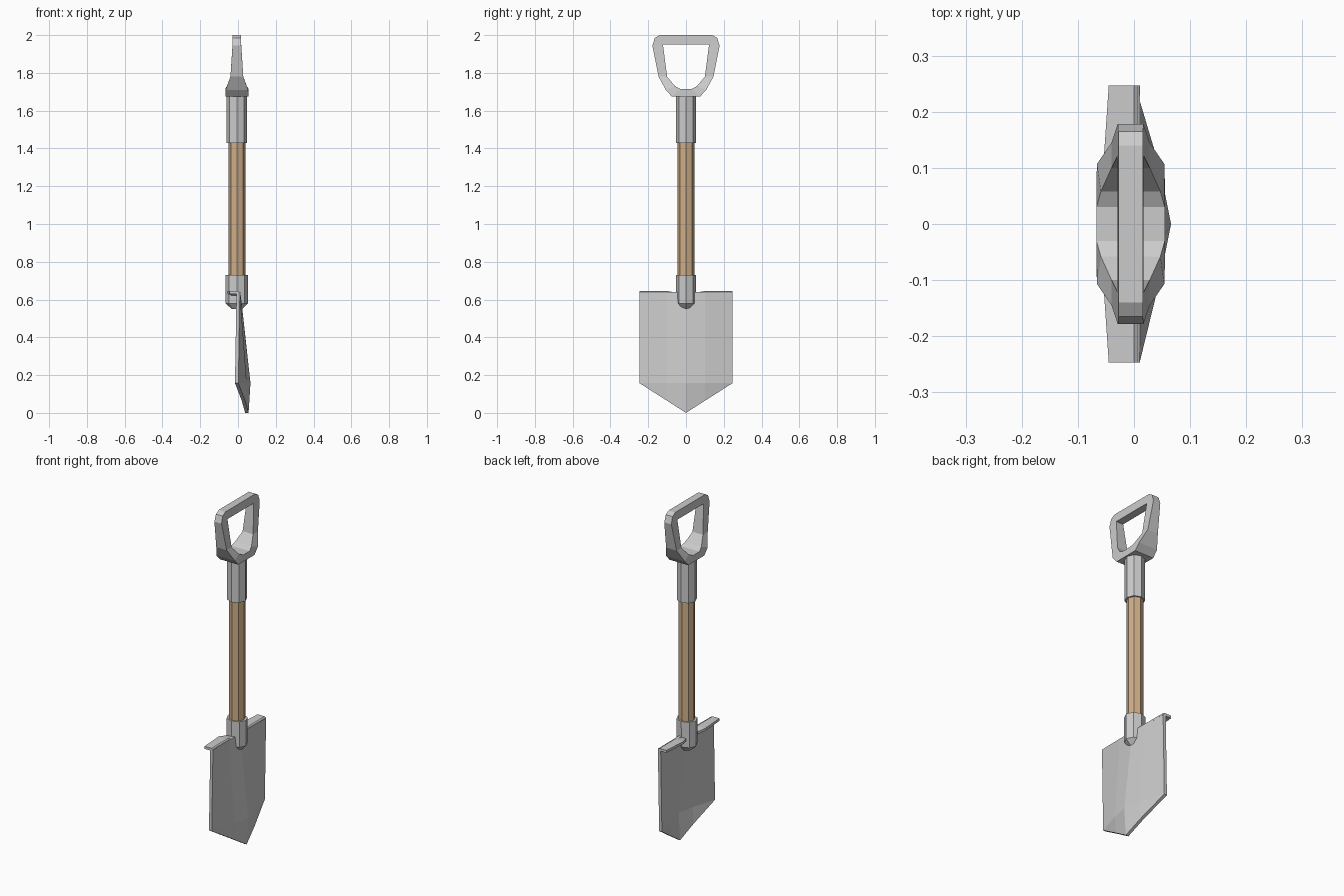
import bpy, bmesh
from math import cos, sin, pi

if "Cube" in bpy.data.objects:
    bpy.data.objects.remove(bpy.data.objects["Cube"])

CX = -0.006  # shaft axis


def make(name, verts, faces, mat=None):
    me = bpy.data.meshes.new(name)
    me.from_pydata(verts, [], faces)
    bm = bmesh.new()
    bm.from_mesh(me)
    bmesh.ops.recalc_face_normals(bm, faces=bm.faces)
    bm.to_mesh(me)
    bm.free()
    ob = bpy.data.objects.new(name, me)
    bpy.context.collection.objects.link(ob)
    if mat:
        me.materials.append(mat)
    return ob


def octagon_tube(name, rings, mat=None):
    """Capped eight-sided solid; each ring is (z, x radius, y radius)."""
    verts = [(CX + rx * cos(i * pi / 4), ry * sin(i * pi / 4), z)
             for z, rx, ry in rings for i in range(8)]
    faces = [(8 * r + i, 8 * r + (i + 1) % 8, 8 * r + 8 + (i + 1) % 8, 8 * r + 8 + i)
             for r in range(len(rings) - 1) for i in range(8)]
    faces += [tuple(range(8)), tuple(range(len(verts) - 8, len(verts)))]
    return make(name, verts, faces, mat)


wood = bpy.data.materials.new("wood")
wood.diffuse_color = (0.62, 0.42, 0.25, 1)
wood.use_nodes = True
wood.node_tree.nodes["Principled BSDF"].inputs["Base Color"].default_value = wood.diffuse_color

# Shaft and metal sleeves
octagon_tube("shaft", [(0.70, 0.045, 0.045), (1.46, 0.045, 0.045)], wood)
octagon_tube("grip_sleeve", [(1.43, 0.054, 0.054), (1.69, 0.054, 0.054)])
octagon_tube("blade_socket", [(0.55, 0.028, 0.025), (0.58, 0.059, 0.052),
                              (0.73, 0.059, 0.053)])

# D grip: matching outer and inner (y, z, half depth) points of one side
outer = [(0.075, 1.675, 0.061), (0.107, 1.71, 0.060), (0.145, 1.78, 0.034),
         (0.178, 1.945, 0.023), (0.165, 1.985, 0.022), (0.14, 2.0, 0.022)]
inner = [(0.03, 1.715, 0.061), (0.058, 1.73, 0.053), (0.10, 1.78, 0.034),
         (0.122, 1.95, 0.023), (0.121, 1.951, 0.023), (0.12, 1.951, 0.023)]
half = list(zip(outer, inner))
flip = lambda p: (-p[0], p[1], p[2])
loop = half + [(flip(o), flip(i)) for o, i in reversed(half)]
verts, faces = [], []
for o, i in loop:
    verts += [(CX + s * p[2], p[0], p[1]) for p, s in ((o, 1), (o, -1), (i, -1), (i, 1))]
n = len(loop)
for k in range(n):
    a, b = 4 * k, 4 * ((k + 1) % n)
    faces += [(a + j, a + (j + 1) % 4, b + (j + 1) % 4, b + j) for j in range(4)]
make("d_grip", verts, faces)

# Blade: dished sheet, pointed at the bottom, given thickness towards -x
ys = [-0.247, -0.1, 0, 0.1, 0.247]
rows = [[(x, y, 0.64) for x, y in zip((0.01, 0.012, 0.013, 0.012, 0.01), ys)],
        [(x, y, 0.158) for x, y in zip((0.002, 0.046, 0.066, 0.046, 0.002), ys)]]
tip = [(0.038, -0.1, 0.064), (0.056, 0, 0), (0.038, 0.1, 0.064)]
back = rows[0] + rows[1] + tip
quads = [(i, i + 1, i + 6, i + 5) for i in range(4)]
quads += [(5, 6, 10), (6, 7, 11, 10), (7, 8, 12, 11), (8, 9, 12)]
blade = make("blade", back, quads)
bm = bmesh.new()
bm.from_mesh(blade.data)
ext = bmesh.ops.extrude_face_region(bm, geom=bm.faces[:], use_keep_orig=True)
moved = [v for v in ext["geom"] if isinstance(v, bmesh.types.BMVert)]
bmesh.ops.translate(bm, verts=moved, vec=(-0.018, 0, 0))
bmesh.ops.recalc_face_normals(bm, faces=bm.faces)
bm.to_mesh(blade.data)
bm.free()

# Foot treads: folded lip on either side of the socket
for side, label in ((1, "left"), (-1, "right")):
    stations = [(0.247, 0.645, -0.045), (0.1, 0.645, -0.055), (0.05, 0.637, -0.035)]
    verts, faces = [], []
    for y, z, x in stations:
        section = [(x, z), (0.0, z), (0.011, z - 0.008), (0.011, z - 0.015), (x, z - 0.015)]
        verts += [(px, side * y, pz) for px, pz in section]
    for a in (0, 5):
        faces += [(a + j, a + (j + 1) % 5, a + 5 + (j + 1) % 5, a + 5 + j) for j in range(5)]
    faces += [(0, 1, 2, 3, 4), (10, 11, 12, 13, 14)]
    make("foot_tread_" + label, verts, faces)
